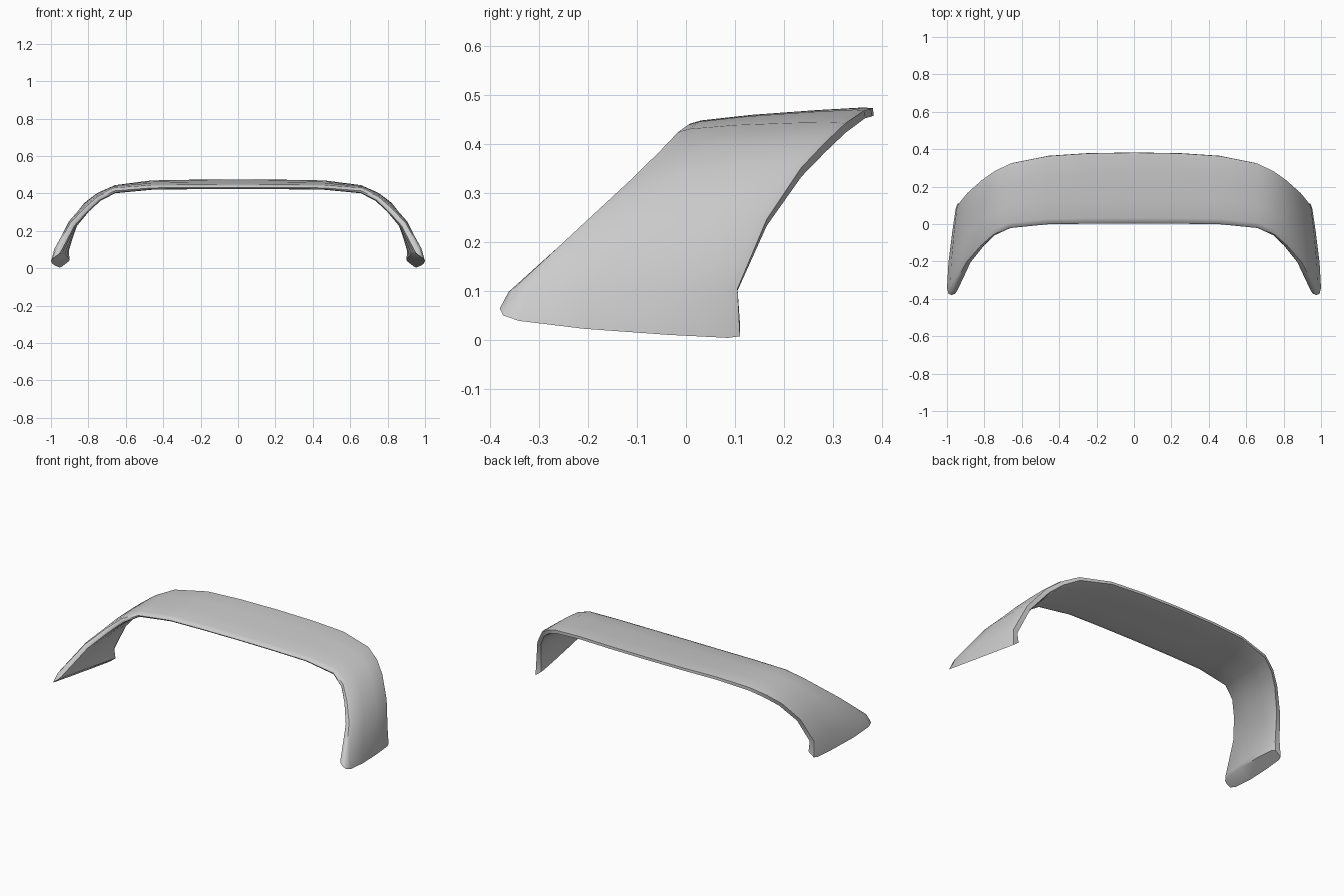
import bpy, bmesh
from mathutils import Vector as V

if "Cube" in bpy.data.objects:
    bpy.data.objects.remove(bpy.data.objects["Cube"])

# Stations from the centre to the foot: front edge, back edge, thickness
STATIONS = [
    ((0, 0.003, 0.433), (0, 0.382, 0.465), 0.026),
    ((0.25, 0.002, 0.432), (0.25, 0.378, 0.464), 0.026),
    ((0.46, -0.001, 0.430), (0.46, 0.364, 0.460), 0.027),
    ((0.66, -0.021, 0.414), (0.655, 0.325, 0.432), 0.032),
    ((0.745, -0.06, 0.373), (0.74, 0.283, 0.392), 0.037),
    ((0.81, -0.12, 0.315), (0.805, 0.235, 0.342), 0.041),
    ((0.885, -0.21, 0.235), (0.88, 0.165, 0.240), 0.044),
    ((0.96, -0.362, 0.098), (0.925, 0.104, 0.100), 0.052),
    ((0.975, -0.38, 0.064), (0.925, 0.11, 0.021), 0.075),
]
FOOT_DIR = V((0.06, 0, -0.045))   # slanted cut under the foot

# Wing section: (position along chord, offset in thicknesses)
SECTION = [(0, 0), (0.015, 0.3), (0.08, 0.48), (0.35, 0.58), (0.7, 0.52),
           (0.95, 0.42), (1, 0.3), (1, -0.3), (0.95, -0.45), (0.7, -0.54),
           (0.35, -0.54), (0.07, -0.45), (0.015, -0.3)]

bm = bmesh.new()
mids = [(V(a) + V(b)) / 2 for a, b, t in STATIONS]
rings = []
for i, (a, b, t) in enumerate(STATIONS):
    a, b = V(a), V(b)
    if i == len(STATIONS) - 1:
        off = FOOT_DIR
    else:
        path = V((1, 0, 0)) if i == 0 else mids[i + 1] - mids[i - 1]
        off = path.cross(b - a).normalized() * t
    rings.append([bm.verts.new(a.lerp(b, u) + off * v) for u, v in SECTION])
n = len(SECTION)
for r, s in zip(rings, rings[1:]):
    for k in range(n):
        bm.faces.new((r[k], r[(k + 1) % n], s[(k + 1) % n], s[k]))

# Foot cap as strips between the outer and inner edges
f = rings[-1]
bm.faces.new((f[12], f[0], f[1]))
for k in range(1, 6):
    bm.faces.new((f[k], f[k + 1], f[12 - k], f[13 - k]))
bmesh.ops.recalc_face_normals(bm, faces=bm.faces)

# Centre is left open so the mirrored half joins cleanly
me = bpy.data.meshes.new("rear_wing")
bm.to_mesh(me)
bm.free()
wing = bpy.data.objects.new("rear_wing", me)
bpy.context.collection.objects.link(wing)
bpy.context.view_layer.objects.active = wing
wing.select_set(True)
mirror = wing.modifiers.new("mirror", 'MIRROR')
mirror.use_clip = True
mirror.merge_threshold = 0.002
for v in me.vertices:
    if abs(v.co.x) < 0.003:
        v.co.x = 0
bpy.ops.object.modifier_apply(modifier="mirror")
bpy.ops.object.shade_smooth_by_angle(angle=0.8)
